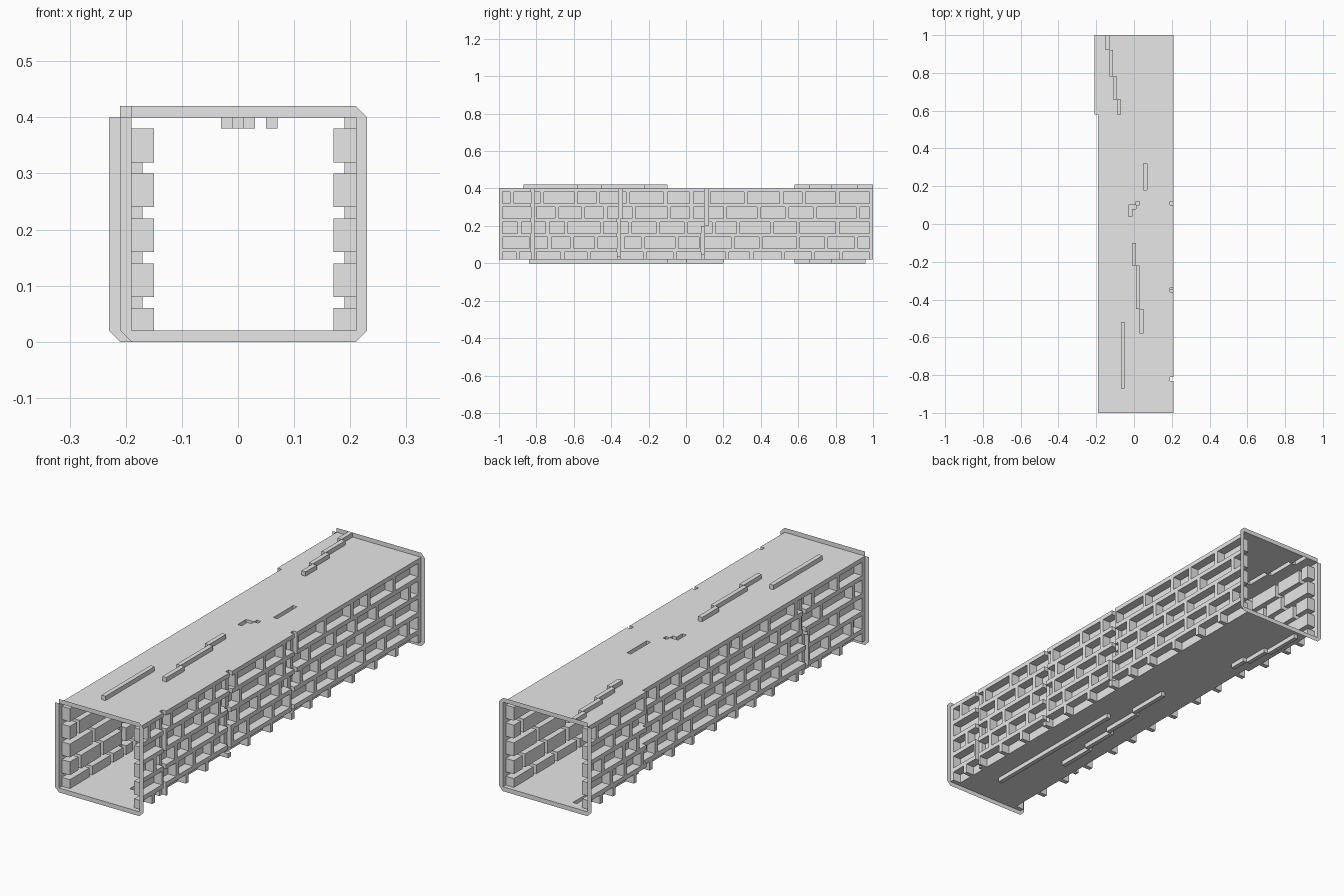
import bpy
import bmesh
from mathutils import Vector

if "Cube" in bpy.data.objects:
    bpy.data.objects.remove(bpy.data.objects["Cube"])

stone = bpy.data.materials.new("stone_grey")
stone.use_nodes = True
stone.diffuse_color = (0.8, 0.8, 0.8, 1)
stone.node_tree.nodes["Principled BSDF"].inputs["Base Color"].default_value = (0.8, 0.8, 0.8, 1)

STEP = 0.02                 # depth of every relief step
FLOOR, ROOF = 0.02, 0.40
BEND = 0.58                 # the far part of one wall steps outward here

# Mortar joints along each brick course, in hundredths, bottom to top
COURSES = [
    [-90, -81, -66, -52, -36, -22, -6, 9, 22, 35, 52, 68, 83],
    [-83, -73, -61, -48, -34, -23, -5, 8, 25, 40, 60, 75, 91],
    [-89, -74, -64, -45, -30, -15, 0, 15, 28, 46, 60, 81],
    [-81, -69, -55, -43, -28, -9, 3, 21, 39, 54, 69, 92],
    [-93, -77, -59, -47, -31, -11, 3, 12, 32, 51, 63, 81],
]
# Cracks: rectangles (start, end, low, high)
LEFT_CRACKS = [(-.83, -.81, .02, .4), (-.36, -.34, .24, .4), (-.37, -.35, .04, .24),
               (.10, .12, .2, .4), (.08, .10, .05, .2)]
RIGHT_CRACKS = [(-.58, -.56, .2, .38), (-.6, -.58, .02, .2)]
ROOF_RIDGES = [(-.07, -.05, -.87, -.52), (-.01, .01, -.22, -.10), (.01, .03, -.45, -.22),
               (.03, .05, -.58, -.45), (-.15, -.13, .92, 1), (-.13, -.11, .78, .92),
               (-.11, -.09, .66, .78), (-.09, -.07, .58, .66)]
ROOF_GROOVES = [(.05, .07, .18, .32), (-.03, -.01, .04, .10), (-.01, .01, .08, .10), (.01, .03, .10, .12)]
FLOOR_RIDGES = [(.05, .07, -.84, -.10), (-.07, -.05, -.55, -.37), (-.05, -.03, -.37, -.2),
                (-.03, -.01, -.2, 0), (-.01, .01, 0, .2),
                (-.09, -.07, .58, .66), (-.11, -.09, .66, .78), (-.13, -.11, .78, .96)]


def inside(rects, u, v):
    return any(a < u < b and c < v < d for a, b, c, d in rects)


def bricks(flip):
    """Brick rectangles of one wall as (y0, y1, z0, z1)."""
    out = []
    for row, joints in enumerate(COURSES):
        cuts = sorted(flip * j / 100 for j in joints)
        starts = [-1 + STEP] + [c + STEP / 2 for c in cuts]
        ends = [c - STEP / 2 for c in cuts] + [1 - STEP]
        top = 0.06 + row * 0.08
        out += [(a, b, max(FLOOR, top - 0.06), top) for a, b in zip(starts, ends)]
    return out


LEFT_BRICKS, RIGHT_BRICKS = bricks(1), bricks(-1)


def left_x(y, z):
    if inside(LEFT_CRACKS, y, z):
        return 0.21 - STEP
    return 0.21 - 2 * STEP * inside(LEFT_BRICKS, y, z)


def right_x(y, z):
    x = -0.21 if y > BEND else -0.19
    if inside(RIGHT_CRACKS, y, z):
        return x + STEP
    return x + 2 * STEP * inside(RIGHT_BRICKS, y, z)


def roof_z(x, y):
    if not right_x(y, ROOF - .01) < x < left_x(y, ROOF - .01):
        return None
    return ROOF + STEP * (inside(ROOF_RIDGES, x, y) - inside(ROOF_GROOVES, x, y))


def floor_z(x, y):
    if not right_x(y, FLOOR + .01) < x < left_x(y, FLOOR + .01):
        return None
    return FLOOR - STEP * inside(FLOOR_RIDGES, x, y)


def finish(name, bm, outward):
    bmesh.ops.remove_doubles(bm, verts=bm.verts, dist=1e-5)
    bmesh.ops.recalc_face_normals(bm, faces=bm.faces)
    total = sum((f.normal * f.calc_area() for f in bm.faces), Vector())
    if total.dot(Vector(outward)) < 0:
        bmesh.ops.reverse_faces(bm, faces=bm.faces)
    bmesh.ops.dissolve_limit(bm, angle_limit=0.01, verts=bm.verts, edges=bm.edges)
    bmesh.ops.triangulate(bm, faces=[f for f in bm.faces if len(f.verts) > 4])
    mesh = bpy.data.meshes.new(name)
    bm.to_mesh(mesh)
    bm.free()
    mesh.materials.append(stone)
    bpy.context.collection.objects.link(bpy.data.objects.new(name, mesh))


def breaks(values):
    return sorted({round(v, 3) for v in values})


def relief(name, us, vs, height, place, outward):
    """Stepped sheet: flat cells at height(u, v), joined by upright sides."""
    bm = bmesh.new()

    def face(points):
        bm.faces.new([bm.verts.new(place(*p)) for p in points])

    us, vs = breaks(us), breaks(vs)
    cells = {}
    for i, (a, b) in enumerate(zip(us, us[1:])):
        for j, (c, d) in enumerate(zip(vs, vs[1:])):
            h = height((a + b) / 2, (c + d) / 2)
            if h is None:
                continue
            cells[i, j] = h
            face([(a, c, h), (b, c, h), (b, d, h), (a, d, h)])
            g = cells.get((i - 1, j), h)
            if abs(g - h) > 1e-4:
                face([(a, c, g), (a, c, h), (a, d, h), (a, d, g)])
            g = cells.get((i, j - 1), h)
            if abs(g - h) > 1e-4:
                face([(a, c, g), (b, c, g), (b, c, h), (a, c, h)])
    finish(name, bm, outward)


# Brick walls
for name, rects, height, out in (
        ("left_brick_wall", LEFT_BRICKS + LEFT_CRACKS, left_x, (1, 0, 0)),
        ("right_brick_wall", RIGHT_BRICKS + RIGHT_CRACKS, right_x, (-1, 0, 0))):
    relief(name, [-1, BEND, 1] + [v for r in rects for v in r[:2]],
           [FLOOR, ROOF] + [v for r in rects for v in r[2:]],
           height, lambda y, z, x: (x, y, z), out)

# Roof and floor, trimmed to follow the walls
EDGES = [s * x for s in (-1, 1) for x in (.15, .17, .19, .21)]
WALL_YS = [-1, BEND, 1] + [v for r in LEFT_BRICKS + RIGHT_BRICKS + LEFT_CRACKS + RIGHT_CRACKS for v in r[:2]]
for name, rects, height, out in (
        ("roof", ROOF_RIDGES + ROOF_GROOVES, roof_z, (0, 0, 1)),
        ("floor", FLOOR_RIDGES, floor_z, (0, 0, -1))):
    relief(name, EDGES + [v for r in rects for v in r[:2]],
           WALL_YS + [v for r in rects for v in r[2:]],
           height, lambda x, y, z: (x, y, z), out)

# Thin rims round both open ends, with cut corners
for name, y, x0 in (("front_rim", -1, -.19), ("back_rim", 1, -.21)):
    x1, lo, hi = .21, FLOOR, ROOF
    bm = bmesh.new()
    for shape in (
            [(x0, hi), (x1, hi), (x1, hi + STEP), (x0, hi + STEP)],
            [(x0, 0), (x1, 0), (x1, lo), (x0, lo)],
            [(x0 - STEP, lo), (x0, lo), (x0, hi), (x0 - STEP, hi)],
            [(x1, lo), (x1 + STEP, lo), (x1 + STEP, hi), (x1, hi)],
            [(x1, hi), (x1 + STEP, hi), (x1, hi + STEP)],
            [(x1, 0), (x1 + STEP, lo), (x1, lo)],
            [(x0, 0), (x0, lo), (x0 - STEP, lo)]):
        bm.faces.new([bm.verts.new((x, y, z)) for x, z in shape])
    finish(name, bm, (0, y, 0))
